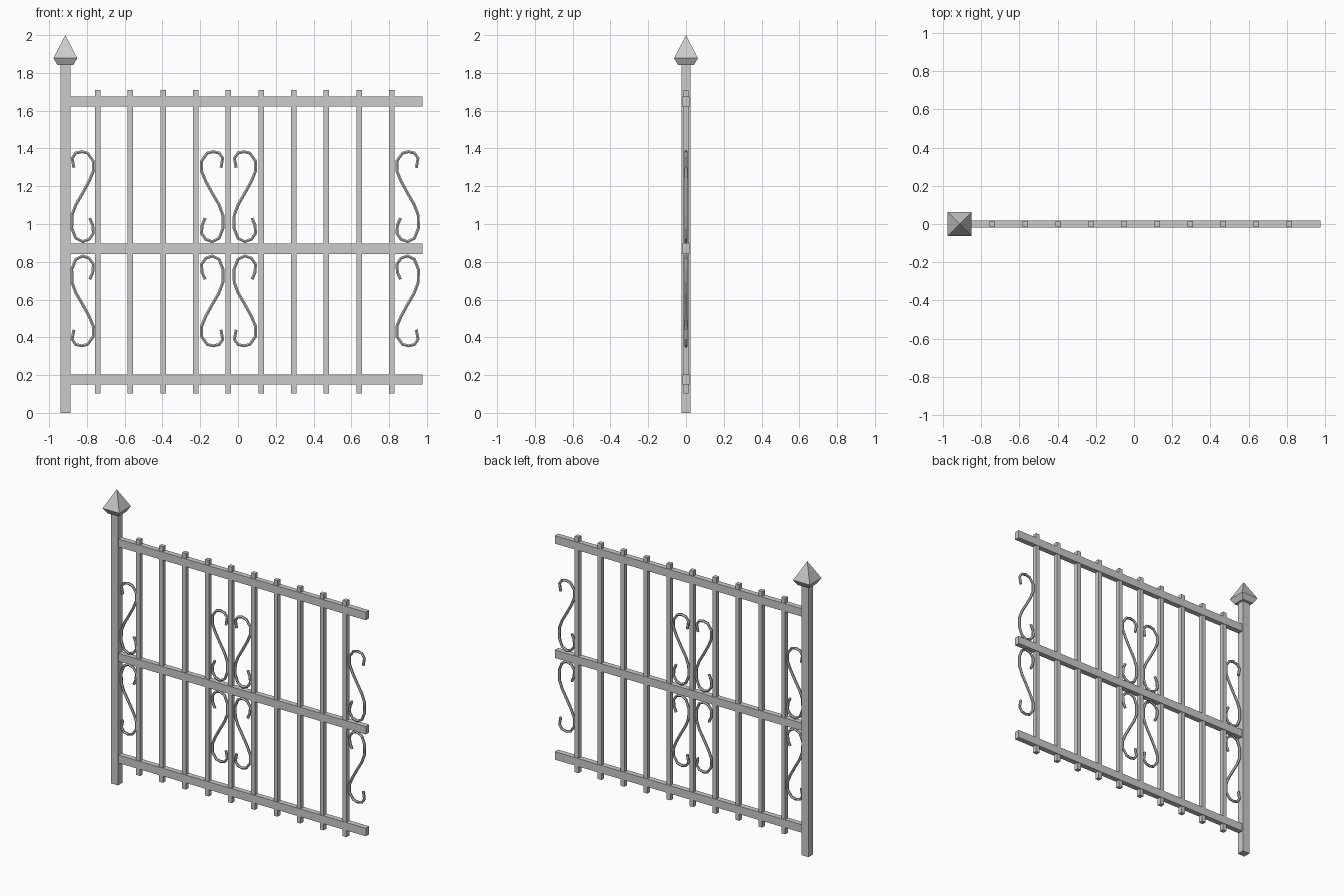
import bpy, bmesh

if "Cube" in bpy.data.objects:
    bpy.data.objects.remove(bpy.data.objects["Cube"])


def box(name, x0, x1, depth, z0, z1):
    bm = bmesh.new()
    bmesh.ops.create_cube(bm, size=1)
    for v in bm.verts:
        v.co.x = x0 if v.co.x < 0 else x1
        v.co.y *= depth
        v.co.z = z0 if v.co.z < 0 else z1
    return finish(name, bm)


def finish(name, bm):
    bmesh.ops.recalc_face_normals(bm, faces=bm.faces)
    mesh = bpy.data.meshes.new(name)
    bm.to_mesh(mesh)
    bm.free()
    ob = bpy.data.objects.new(name, mesh)
    bpy.context.collection.objects.link(ob)
    return ob


# Corner post
POST_X = -0.914
box("post", POST_X - 0.027, POST_X + 0.027, 0.05, 0, 1.85)

# Faceted pyramid cap on the post
bm = bmesh.new()
rings = [[bm.verts.new((POST_X + sx * h, sy * h, z))
          for sx, sy in ((-1, -1), (1, -1), (1, 1), (-1, 1))]
         for h, z in ((0.042, 1.842), (0.063, 1.878))]
apex = bm.verts.new((POST_X, 0, 2.0))
bm.faces.new(rings[0])
for i in range(4):
    j = (i + 1) % 4
    bm.faces.new((rings[0][i], rings[0][j], rings[1][j], rings[1][i]))
    bm.faces.new((rings[1][i], rings[1][j], apex))
finish("post_cap", bm)

# Horizontal rails
MID_Z = 0.869
for name, z in (("bottom_rail", 0.176), ("middle_rail", MID_Z), ("top_rail", 1.648)):
    box(name, -0.888, 0.976, 0.036, z - 0.027, z + 0.027)

# Vertical bars
for i in range(10):
    x = -0.743 + 0.173 * i
    box(f"bar_{i + 1}", x - 0.0145, x + 0.0145, 0.029, 0.102, 1.71)

# S-scroll centre line: offset from scroll centre, height
SCROLL = [(-.046, 1.298), (-.055, 1.349), (-.036, 1.376), (-.004, 1.383),
          (.027, 1.375), (.057, 1.333), (.057, 1.28), (.035, 1.227),
          (0, 1.163), (-.035, 1.103), (-.056, 1.047), (-.057, .978),
          (-.036, .925), (0, .907), (.035, .919), (.057, .951),
          (.054, .994), (.038, 1.031)]


def scroll(name, cx, flip, lower):
    cu = bpy.data.curves.new(name, 'CURVE')
    cu.dimensions = '3D'
    cu.bevel_depth = 0.009
    cu.bevel_resolution = 1
    cu.use_fill_caps = True
    sp = cu.splines.new('POLY')
    sp.points.add(len(SCROLL) - 1)
    for p, (dx, z) in zip(sp.points, SCROLL):
        p.co = (cx + flip * dx, 0, 2 * MID_Z - z if lower else z, 1)
    sp.use_smooth = False
    ob = bpy.data.objects.new(name, cu)
    bpy.context.collection.objects.link(ob)


# Scroll ornaments above and below the middle rail
for i, (cx, flip) in enumerate(((-0.823, 1), (-0.136, -1), (0.036, 1), (0.898, -1))):
    scroll(f"upper_scroll_{i + 1}", cx, flip, False)
    scroll(f"lower_scroll_{i + 1}", cx, flip, True)
